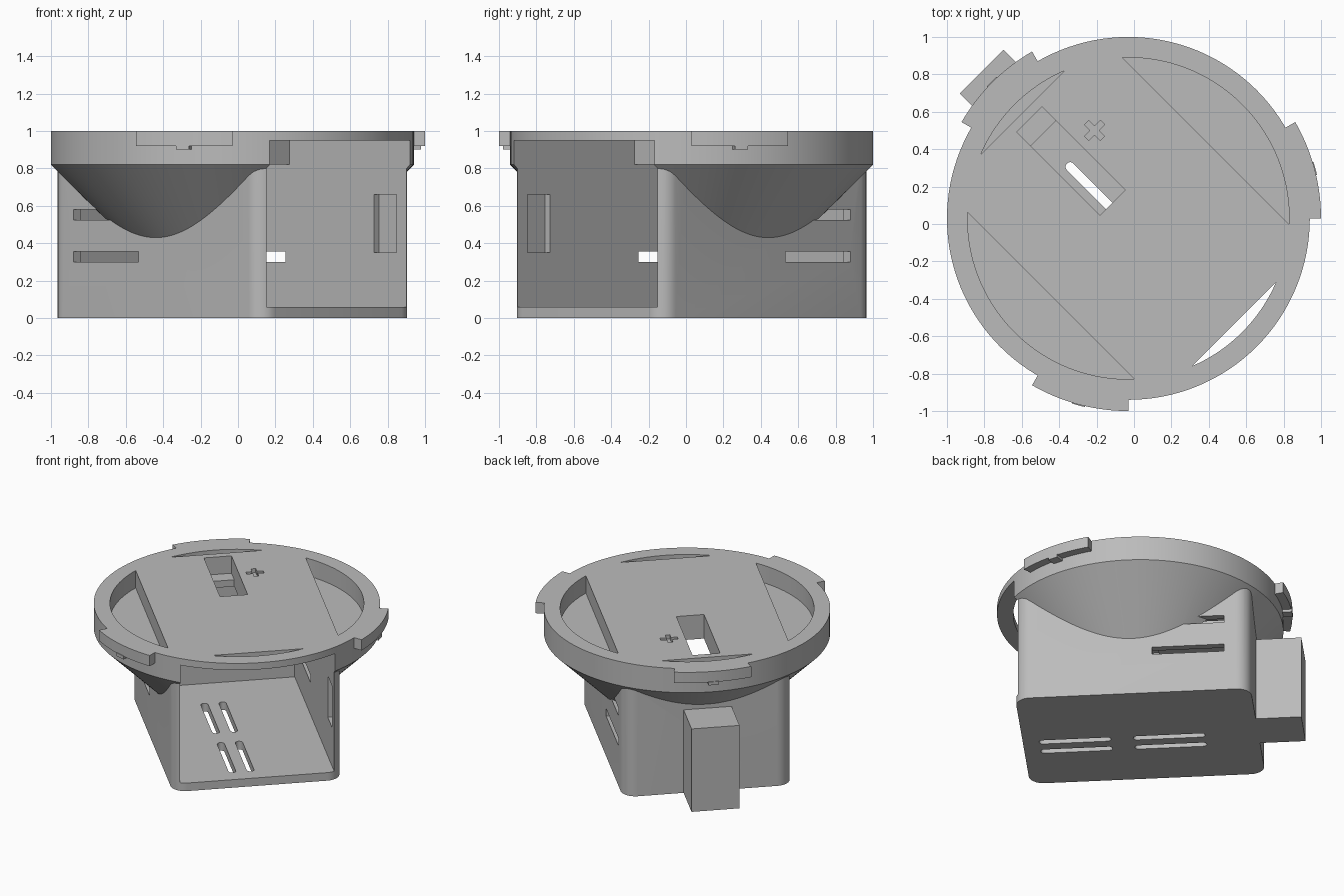
import bpy, bmesh
from math import cos, sin, radians, acos, degrees
from mathutils import Matrix

if "Cube" in bpy.data.objects:
    bpy.data.objects.remove(bpy.data.objects["Cube"])

# Working frame: x towards the open side, z up; placed at a 45 degree turn
PLACE = Matrix.Translation((-0.03, 0.03, 0)) @ Matrix.Rotation(radians(-45), 4, 'Z')
R, RIM_IN, U, W, T = 0.97, 0.86, 0.80, 0.58, 0.05

grey = bpy.data.materials.new("light grey plastic")
grey.use_nodes = True
COLOUR = (0.5, 0.5, 0.5, 1)
grey.diffuse_color = COLOUR
grey.node_tree.nodes["Principled BSDF"].inputs["Base Color"].default_value = COLOUR


def loft(name, sections, turn=None):
    """Closed solid through matching outlines, each given as (points, height)."""
    bm = bmesh.new()
    rings = [[bm.verts.new((x, y, z)) for x, y in pts] for pts, z in sections]
    n = len(rings[0])
    for a, b in zip(rings, rings[1:]):
        for i in range(n):
            j = (i + 1) % n
            bm.faces.new((a[i], a[j], b[j], b[i]))
    bm.faces.new(rings[0][::-1])
    bm.faces.new(rings[-1])
    if turn:
        bm.transform(turn)
    bmesh.ops.recalc_face_normals(bm, faces=bm.faces)
    mesh = bpy.data.meshes.new(name)
    bm.to_mesh(mesh)
    bm.free()
    ob = bpy.data.objects.new(name, mesh)
    ob.data.materials.append(grey)
    ob.matrix_world = PLACE
    bpy.context.collection.objects.link(ob)
    return ob


def prism(name, pts, z0, z1, turn=None):
    return loft(name, [(pts, z0), (pts, z1)], turn)


def rect(x0, x1, y0, y1):
    return [(x0, y0), (x1, y0), (x1, y1), (x0, y1)]


def arc(r, a0, a1, n, cx=0, cy=0):
    angles = [radians(a0 + (a1 - a0) * i / n) for i in range(n + 1)]
    return [(cx + r * cos(a), cy + r * sin(a)) for a in angles]


def boolean(ob, other, op='DIFFERENCE'):
    mod = ob.modifiers.new("bool", 'BOOLEAN')
    mod.operation, mod.solver, mod.object = op, 'EXACT', other
    bpy.context.view_layer.objects.active = ob
    bpy.ops.object.modifier_apply(modifier=mod.name)
    bpy.data.objects.remove(other)


# Housing box with rounded upright edges
c = 0.1
outline = (arc(c, 0, 90, 8, U - c, W - c) + arc(c, 90, 180, 8, c - U, W - c)
           + arc(c, 180, 270, 8, c - U, c - W) + arc(c, 270, 360, 8, U - c, c - W))
body = prism("housing", outline, 0, 0.9)

# Vent slots through both side walls
for z in (0.30, 0.525):
    boolean(body, prism("cut", rect(-0.62, -0.13, -0.9, 0.9), z, z + 0.055))

# Round lid with a conical underside
circle = arc(1, 0, 360, 128)[:-1]


def ring(r):
    return [(x * r, y * r) for x, y in circle]


boolean(body, loft("lid", [(ring(0.45), 0.30), (ring(R), 0.82), (ring(R), 1.0)]), 'UNION')

# Main cavity, open at the front side, taller below the front half of the lid
cavity = [(-U + T, 0.06), (1.3, 0.06), (1.3, 0.95), (-0.1, 0.95), (-0.1, 0.82), (-U + T, 0.82)]
boolean(body, prism("cut", cavity, T - W, W - T, Matrix.Rotation(radians(90), 4, 'X')))

# Shallow pockets inside both side walls
boolean(body, prism("cut", rect(0.54, 0.71, -0.57, 0.57), 0.35, 0.66))

# Segment pockets in the lid, wide at the sides and narrow front and back
for chord, mid in ((0.585, 90), (0.585, 270), (0.80, 0), (0.80, 180)):
    half = degrees(acos(chord / RIM_IN))
    boolean(body, prism("cut", arc(RIM_IN, mid - half, mid + half, 32), 0.87, 1.1))

# Lid window with a ledge at its back end
boolean(body, prism("cut", rect(-0.749, -0.12, -0.095, 0.095), 0.87, 1.1))
boolean(body, prism("cut", rect(-0.643, -0.12, -0.095, 0.095), 0.78, 0.9))

# Small engraved cross
a, b = 0.06, 0.016
cross = [(a, b), (b, b), (b, a), (-b, a), (-b, b), (-a, b),
         (-a, -b), (-b, -b), (-b, -a), (b, -a), (b, -b), (a, -b)]
boolean(body, prism("cut", [(x - 0.46, y + 0.205) for x, y in cross], 0.97, 1.1))

# Four round-ended slots in the floor
s = 0.025
for x0 in (-0.44, 0.20):
    for y in (-0.15, -0.025):
        slot = arc(s, 90, 270, 8, x0 + s, y) + arc(s, -90, 90, 8, x0 + 0.49 - s, y)
        boolean(body, prism("cut", slot, -0.1, 0.1))

parts = [body]

# Rim tabs, each with a small nub underneath
for i, start in enumerate((45, 165, 285)):
    tab = arc(1.03, start, start + 30, 16) + arc(R - 0.01, start + 30, start, 16)
    parts.append(prism(f"rim_tab_{i + 1}", tab, 0.92, 1.0))
    mid = start + 15
    nub = arc(1.035, mid - 2, mid + 2, 4) + arc(R - 0.01, mid + 2, mid - 2, 4)
    parts.append(prism(f"tab_nub_{i + 1}", nub, 0.90, 0.925))

# Block on the back wall
parts.append(prism("back_block", rect(-1.11, -U + 0.01, -0.165, 0.165), 0, 0.62))

# Smooth the curved surfaces, keep edges sharp
bpy.context.view_layer.update()
bpy.ops.object.select_all(action='DESELECT')
for ob in parts:
    ob.select_set(True)
bpy.context.view_layer.objects.active = body
bpy.ops.object.shade_smooth_by_angle(angle=radians(30))
